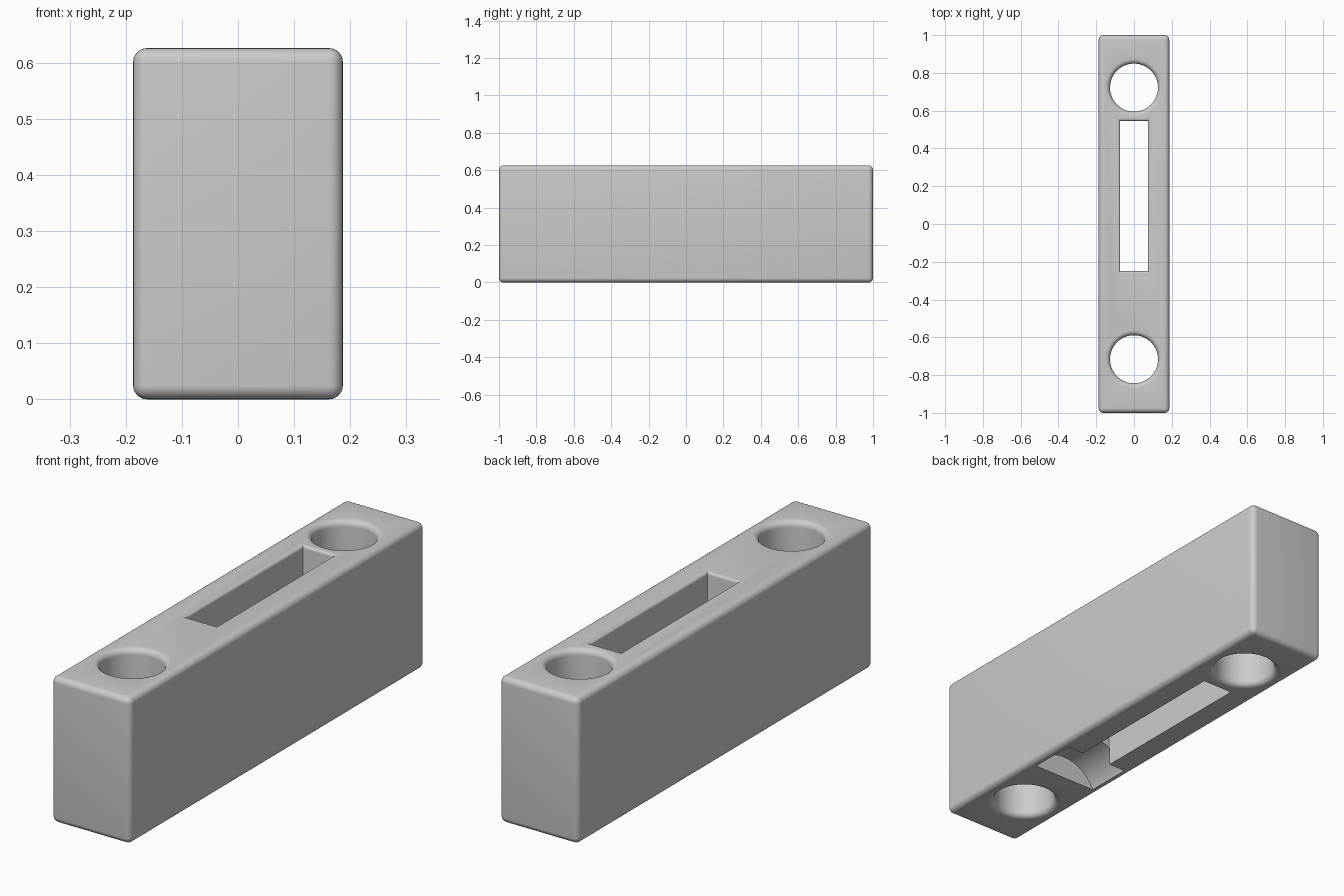
import bpy, bmesh, math

if "Cube" in bpy.data.objects:
    bpy.data.objects.remove(bpy.data.objects["Cube"])

W, L, H = 0.187, 1.0, 0.626    # half width, half length, height
R = 0.025                      # edge rounding

grey = bpy.data.materials.new("light_grey")
grey.diffuse_color = (0.6, 0.6, 0.6, 1)
grey.use_nodes = True
grey.node_tree.nodes["Principled BSDF"].inputs["Base Color"].default_value = grey.diffuse_color


def to_object(name, bm):
    bmesh.ops.recalc_face_normals(bm, faces=bm.faces)
    me = bpy.data.meshes.new(name)
    bm.to_mesh(me)
    bm.free()
    ob = bpy.data.objects.new(name, me)
    me.materials.append(grey)
    bpy.context.collection.objects.link(ob)
    return ob


def loft(name, rings):
    """Closed solid through a list of equally sized point rings."""
    bm = bmesh.new()
    vs = [[bm.verts.new(p) for p in ring] for ring in rings]
    n = len(vs[0])
    for a, b in zip(vs, vs[1:]):
        for i in range(n):
            j = (i + 1) % n
            bm.faces.new((a[i], a[j], b[j], b[i]))
    bm.faces.new(vs[0])
    bm.faces.new(vs[-1])
    return to_object(name, bm)


def flare(r):
    """(z, outward offset) pairs: straight shaft with rounded mouths."""
    quarter = [(r * (1 - math.sin(a)), r * (1 - math.cos(a)))
               for a in (math.pi / 2 * i / 6 for i in range(7))]
    top = [(H - d, o) for d, o in quarter]
    bottom = [(d, o) for d, o in quarter]
    low = sorted(bottom, key=lambda p: p[0])
    high = sorted(top, key=lambda p: p[0])
    return [(-0.1, low[0][1])] + low + high + [(H + 0.1, high[-1][1])]


def hole_cutter(name, cy, rad, n=64):
    return loft(name, [[((rad + o) * math.cos(2 * math.pi * i / n),
                         cy + (rad + o) * math.sin(2 * math.pi * i / n), z)
                        for i in range(n)] for z, o in flare(R)])


def slot_cutter(name, hx, y0, y1):
    prof = [p for p in flare(0.012) if p[0] > H / 2]
    prof = [(-0.1, 0)] + prof
    return loft(name, [[(-hx - o, y0 - o, z), (hx + o, y0 - o, z),
                        (hx + o, y1 + o, z), (-hx - o, y1 + o, z)] for z, o in prof])


# Rounded block
bm = bmesh.new()
bmesh.ops.create_cube(bm, size=1)
for v in bm.verts:
    v.co = (v.co.x * 2 * W, v.co.y * 2 * L, (v.co.z + 0.5) * H)
bmesh.ops.bevel(bm, geom=bm.edges[:], offset=R, segments=6, profile=0.5, affect='EDGES')
block = to_object("block_body", bm)

# Shallow curved channel under the block, next to the slot
half, sag = 0.155, 0.10
rad = (half ** 2 + sag ** 2) / (2 * sag)
channel = loft("channel_cutter", [[(rad * math.cos(2 * math.pi * i / 64), y,
                                    sag - rad + rad * math.sin(2 * math.pi * i / 64))
                                   for i in range(64)] for y in (-0.455, -0.247)])

# Two round holes, one long slot and the channel
cutters = [hole_cutter("rear_hole_cutter", 0.722, 0.127),
           hole_cutter("front_hole_cutter", -0.716, 0.127),
           slot_cutter("slot_cutter", 0.073, -0.25, 0.546),
           channel]
bpy.context.view_layer.objects.active = block
block.select_set(True)
for c in cutters:
    m = block.modifiers.new(c.name, 'BOOLEAN')
    m.operation, m.object, m.solver = 'DIFFERENCE', c, 'EXACT'
    bpy.ops.object.modifier_apply(modifier=m.name)
for c in cutters:
    bpy.data.objects.remove(c)

bpy.ops.object.select_all(action='DESELECT')
block.select_set(True)
bpy.ops.object.shade_smooth_by_angle(angle=math.radians(30))
